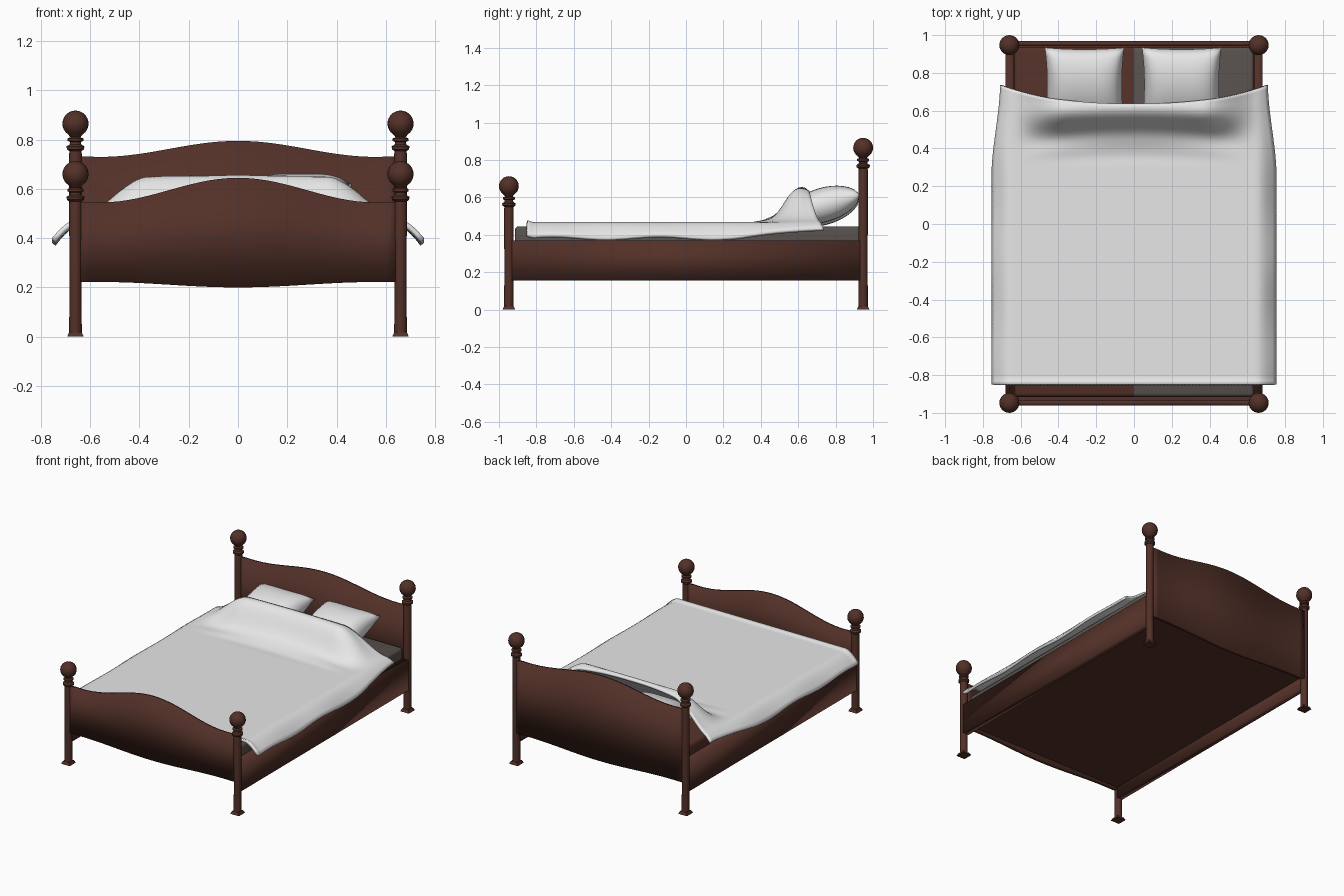
import bpy, bmesh, math
from mathutils import Matrix

if "Cube" in bpy.data.objects:
    bpy.data.objects.remove(bpy.data.objects["Cube"])


def material(name, rgb):
    m = bpy.data.materials.new(name)
    m.diffuse_color = (*rgb, 1)
    m.use_nodes = True
    m.node_tree.nodes["Principled BSDF"].inputs["Base Color"].default_value = m.diffuse_color
    return m


WOOD = material("dark red wood", (0.085, 0.030, 0.021))
LINEN = material("white linen", (0.8, 0.8, 0.8))
GREY = material("mattress grey", (0.10, 0.085, 0.078))


def finish(name, bm, mats, angle=None):
    bmesh.ops.recalc_face_normals(bm, faces=bm.faces)
    me = bpy.data.meshes.new(name)
    bm.to_mesh(me)
    bm.free()
    ob = bpy.data.objects.new(name, me)
    bpy.context.collection.objects.link(ob)
    for m in mats:
        me.materials.append(m)
    if angle is None:
        me.shade_smooth()
    else:
        bpy.ops.object.select_all(action='DESELECT')
        ob.select_set(True)
        bpy.context.view_layer.objects.active = ob
        bpy.ops.object.shade_smooth_by_angle(angle=math.radians(angle))
    return ob


def box(bm, x0, x1, y0, y1, z0, z1):
    mat = Matrix.Translation(((x0 + x1) / 2, (y0 + y1) / 2, (z0 + z1) / 2)) @ \
        Matrix.Diagonal((x1 - x0, y1 - y0, z1 - z0, 1))
    return bmesh.ops.create_cube(bm, size=1, matrix=mat)


def smooth(t):
    t = max(0, min(1, t))
    return t * t * (3 - 2 * t)


# turned posts with a square foot, collars and a ball
def post(name, x, y, top):
    bm = bmesh.new()
    ball_r = 0.053
    profile = [(0.0, 0.005), (0.026, 0.005), (0.024, 0.2), (0.026, top - 0.125), (0.024, top - 0.112),
               (0.035, top - 0.104), (0.036, top - 0.092), (0.024, top - 0.085),
               (0.022, top - 0.075), (0.032, top - 0.07), (0.032, top - 0.06), (0.02, top - 0.055)]
    for i in range(1, 13):
        a = math.radians(158 - 158 * i / 12)
        profile.append((ball_r * math.sin(a), top + ball_r * math.cos(a)))
    vs = [bm.verts.new((r, 0, z)) for r, z in profile]
    es = [bm.edges.new(p) for p in zip(vs, vs[1:])]
    bmesh.ops.spin(bm, geom=vs + es, cent=(0, 0, 0), axis=(0, 0, 1), angle=math.tau, steps=24)
    bmesh.ops.remove_doubles(bm, verts=bm.verts, dist=1e-4)
    foot = Matrix.Translation((0, 0, 0.009)) @ Matrix.Rotation(math.pi / 4, 4, 'Z')
    bmesh.ops.create_cone(bm, cap_ends=True, segments=4, radius1=0.048, radius2=0.036,
                          depth=0.018, matrix=foot)
    bmesh.ops.translate(bm, verts=bm.verts, vec=(x, y, 0))
    finish(name, bm, [WOOD], 40)


for sx, side in ((-1, "left"), (1, "right")):
    post(f"{side}_head_post", sx * 0.66, 0.947, 0.865)
    post(f"{side}_foot_post", sx * 0.66, -0.947, 0.66)


# end boards with a wavy top and bottom
def board(name, y, low, rise):
    bm = bmesh.new()
    n, prev = 32, None
    for i in range(n + 1):
        x = -0.645 + 1.29 * i / n
        w = 0.5 + 0.5 * math.cos(math.pi * min(1.08, abs(x) / 0.56))
        zt, zb = low + rise * w, 0.222 - 0.022 * w
        ring = [bm.verts.new((x, y + dy, z))
                for dy, z in ((-0.013, zb), (0.013, zb), (0.013, zt), (-0.013, zt))]
        if prev:
            for k in range(4):
                bm.faces.new((prev[k], prev[k - 1], ring[k - 1], ring[k]))
        if i in (0, n):
            bm.faces.new(ring)
        prev = ring
    finish(name, bm, [WOOD])


board("headboard", 0.955, 0.73, 0.065)
board("footboard", -0.947, 0.545, 0.1)

# side rails and the underside panel
for sx, side in ((-1, "left"), (1, "right")):
    bm = bmesh.new()
    a, b = sorted((sx * 0.637, sx * 0.68))
    box(bm, a, b, -0.93, 0.93, 0.155, 0.37)
    finish(f"{side}_side_rail", bm, [WOOD])
bm = bmesh.new()
box(bm, -0.64, 0.64, -0.935, 0.945, 0.235, 0.305)
finish("base_panel", bm, [WOOD], 30)

# mattress: left half brown, right half grey
bm = bmesh.new()
box(bm, -0.635, 0.635, -0.915, 0.935, 0.30, 0.445)
bmesh.ops.bevel(bm, geom=bm.edges[:], offset=0.02, segments=3, affect='EDGES', profile=0.5)
bmesh.ops.bisect_plane(bm, geom=bm.verts[:] + bm.edges[:] + bm.faces[:],
                       plane_co=(0, 0, 0), plane_no=(1, 0, 0))
for f in bm.faces:
    f.material_index = 1 if f.calc_center_median().x > 0 else 0
finish("mattress", bm, [WOOD, GREY], 40)


# pillows: puffed grids leaning on the headboard
def pillow(name, x, z):
    bm = bmesh.new()
    n = 20
    for s in (-1, 1):
        vs = {}
        for i in range(n + 1):
            for j in range(n + 1):
                u, v = 2 * i / n - 1, 2 * j / n - 1
                puff = ((1 - u ** 4) * (1 - v * v)) ** 0.55
                px = 0.21 * u * (1 - 0.06 * (1 - v * v))
                py = 0.205 * v * (1 - 0.05 * (1 - u * u))
                vs[i, j] = bm.verts.new((px, py, s * 0.092 * puff))
        for i in range(n):
            for j in range(n):
                bm.faces.new((vs[i, j], vs[i + 1, j], vs[i + 1, j + 1], vs[i, j + 1]))
    bmesh.ops.remove_doubles(bm, verts=bm.verts, dist=1e-4)
    bmesh.ops.transform(bm, verts=bm.verts, matrix=Matrix.Translation((x, 0.737, z))
                        @ Matrix.Rotation(math.radians(16), 4, 'X'))
    finish(name, bm, [LINEN])


pillow("left_pillow", -0.262, 0.545)
pillow("right_pillow", 0.252, 0.56)

# blanket: flat over the mattress, raised over the pillows, drooping at the sides
bm = bmesh.new()
nu, nv, grid = 80, 90, {}
for i in range(nu + 1):
    u = 2 * i / nu - 1
    head = 0.635 + 0.1 * abs(u) ** 2.5
    for j in range(nv + 1):
        v = j / nv
        y = -0.85 + (head + 0.85) * v
        width = 0.748 - 0.045 * smooth((y - 0.25) / 0.5)
        x = u * width
        ax = abs(x)
        lift = smooth((y - 0.40) / 0.23) * (1 - smooth((ax - 0.36) / 0.32))
        droop = max(0, (ax - 0.655) / 0.093) ** 1.5
        z = 0.458 + 0.18 * lift - (0.075 + 0.008 * math.sin(11 * y)) * droop
        z += 0.012 * smooth((y - 0.3) / 0.15) * math.sin(34 * y + 5 * x * x) * smooth((0.65 - ax) / 0.3)
        z += 0.012 * smooth((-0.82 - y) / 0.03)
        grid[i, j] = bm.verts.new((x, y, z))
for i in range(nu):
    for j in range(nv):
        bm.faces.new((grid[i, j], grid[i + 1, j], grid[i + 1, j + 1], grid[i, j + 1]))
blanket = finish("blanket", bm, [LINEN])
mod = blanket.modifiers.new("thickness", 'SOLIDIFY')
mod.thickness = 0.018
mod.offset = 0
